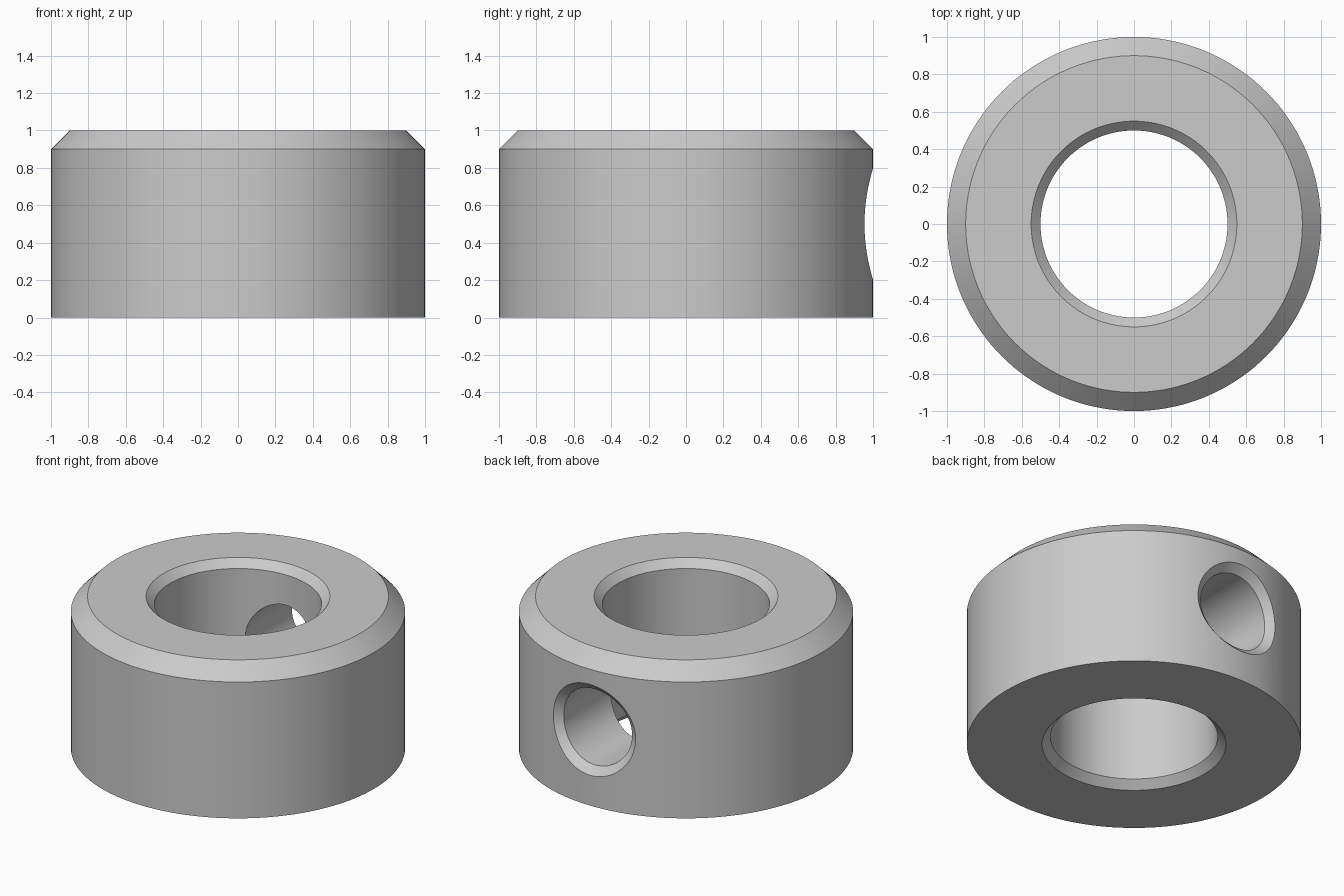
import bpy
import bmesh
from math import cos, sin, sqrt, pi, radians

cube = bpy.data.objects.get("Cube")
if cube:
    bpy.data.objects.remove(cube, do_unlink=True)

SIDES = 144
HEIGHT = 1.0
OUTER, BORE, HOLE = 1.0, 0.5, 0.25
TOP_BEVEL, RIM = 0.1, 0.05

# Plain grey metal
grey = bpy.data.materials.new("grey metal")
grey.use_nodes = True
colour = (0.6, 0.6, 0.6, 1)
grey.diffuse_color = colour
grey.node_tree.nodes["Principled BSDF"].inputs["Base Color"].default_value = colour


def make_object(name, rings, closed):
    """Join rings of points into a surface, closed on itself or capped."""
    bm = bmesh.new()
    loops = [[bm.verts.new(p) for p in ring] for ring in rings]
    pairs = list(zip(loops, loops[1:]))
    if closed:
        pairs.append((loops[-1], loops[0]))
    else:
        bm.faces.new(loops[0])
        bm.faces.new(loops[-1])
    for a, b in pairs:
        for i in range(len(a)):
            j = (i + 1) % len(a)
            bm.faces.new((a[i], a[j], b[j], b[i]))
    bmesh.ops.recalc_face_normals(bm, faces=bm.faces)
    mesh = bpy.data.meshes.new(name)
    bm.to_mesh(mesh)
    bm.free()
    mesh.materials.append(grey)
    obj = bpy.data.objects.new(name, mesh)
    bpy.context.collection.objects.link(obj)
    return obj


def circle(r, z):
    angles = [2 * pi * i / SIDES for i in range(SIDES)]
    return [(r * cos(a), r * sin(a), z) for a in angles]


def saddle(r, offset, flat=None):
    """Ring around the screw hole axis, following the outer wall."""
    points = []
    for i in range(72):
        a = 2 * pi * i / 72
        x = r * cos(a)
        y = sqrt(OUTER ** 2 - x * x) + offset if flat is None else flat
        points.append((x, y, HEIGHT / 2 + r * sin(a)))
    return points


# Collar body: lathe profile with bevelled bore and top edge
profile = [
    (BORE + RIM, 0), (OUTER, 0),
    (OUTER, HEIGHT - TOP_BEVEL), (OUTER - TOP_BEVEL, HEIGHT),
    (BORE + RIM, HEIGHT), (BORE, HEIGHT - RIM), (BORE, RIM),
]
collar = make_object("collar", [circle(r, z) for r, z in profile], True)

# Screw hole through the back wall, countersunk at the outside
extra = 0.01
cutter = make_object("screw_hole_cutter", [
    saddle(HOLE, 0, flat=0.1),
    saddle(HOLE, -RIM),
    saddle(HOLE + RIM + extra, extra),
    saddle(HOLE + RIM + extra, 0, flat=1.3),
], False)
cutter.hide_render = True

cut = collar.modifiers.new("screw hole", "BOOLEAN")
cut.operation = "DIFFERENCE"
cut.solver = "EXACT"
cut.object = cutter

bpy.ops.object.select_all(action="DESELECT")
bpy.context.view_layer.objects.active = collar
collar.select_set(True)
bpy.ops.object.modifier_apply(modifier=cut.name)
bpy.data.objects.remove(cutter, do_unlink=True)
bpy.ops.object.shade_smooth_by_angle(angle=radians(25))
